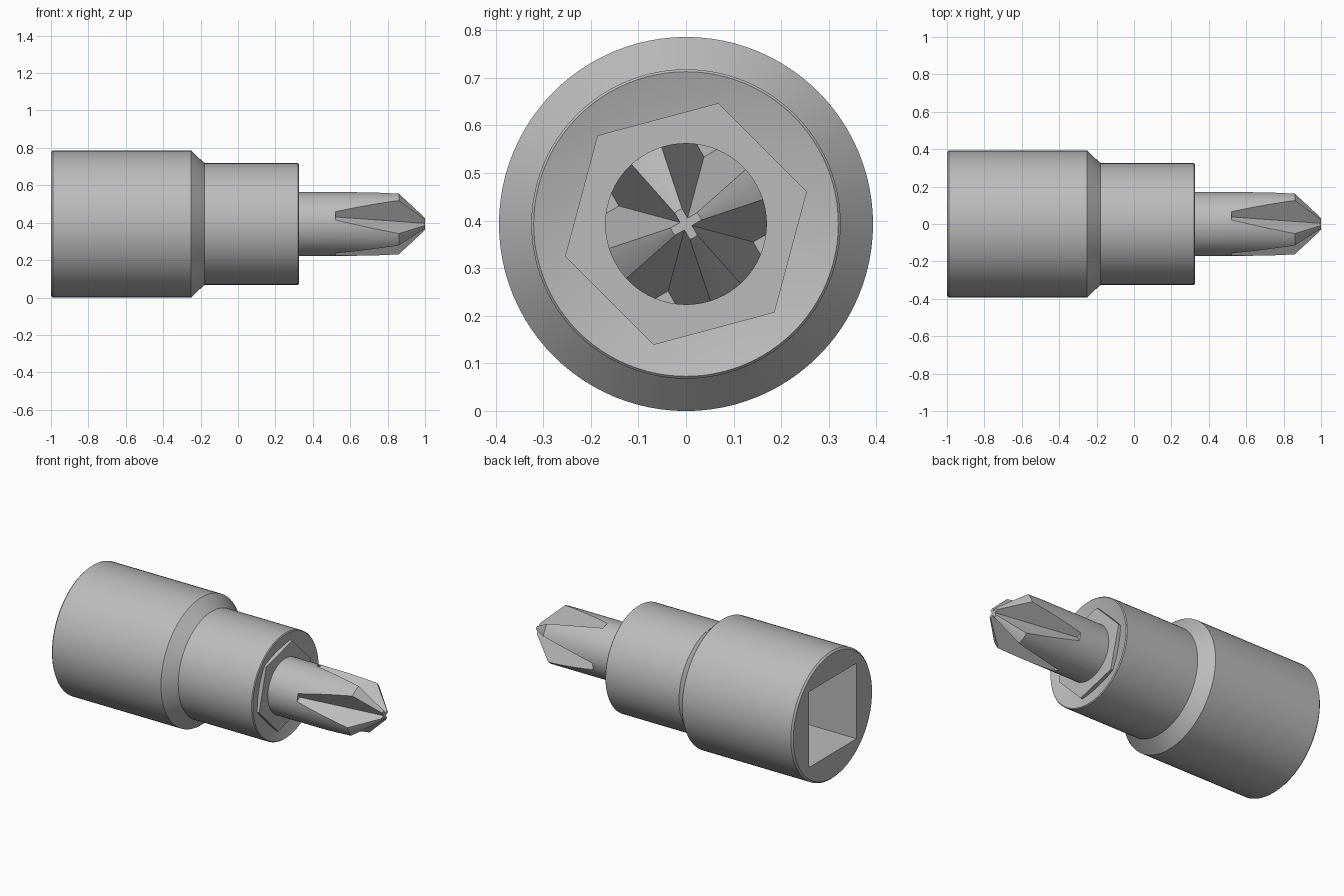
import bpy, bmesh
from math import cos, sin, pi, radians
from mathutils import Vector

cube = bpy.data.objects.get("Cube")
if cube:
    bpy.data.objects.remove(cube, do_unlink=True)

AXIS_Z = 0.393          # height of the tool's long axis
TWIST = radians(75)     # turn of the hex and of the flutes about that axis

steel = bpy.data.materials.new("grey_steel")
steel.use_nodes = True
COLOUR = (0.5, 0.5, 0.5, 1)
steel.diffuse_color = COLOUR
steel.node_tree.nodes["Principled BSDF"].inputs["Base Color"].default_value = COLOUR


def polar(x, r, a):
    return Vector((x, r * cos(a), AXIS_Z + r * sin(a)))


def loft(name, rings):
    """Skin a list of equal-length point rings and cap both ends."""
    bm = bmesh.new()
    loops = [[bm.verts.new(p) for p in ring] for ring in rings]
    n = len(loops[0])
    for a, b in zip(loops, loops[1:]):
        for i in range(n):
            j = (i + 1) % n
            bm.faces.new((a[i], a[j], b[j], b[i]))
    bm.faces.new(loops[0])
    bm.faces.new(loops[-1])
    bmesh.ops.recalc_face_normals(bm, faces=bm.faces)
    mesh = bpy.data.meshes.new(name)
    bm.to_mesh(mesh)
    bm.free()
    mesh.materials.append(steel)
    obj = bpy.data.objects.new(name, mesh)
    bpy.context.collection.objects.link(obj)
    return obj


def lathe(name, profile, sides, start=0.0):
    return loft(name, [[polar(x, r, start + 2 * pi * i / sides) for i in range(sides)]
                       for x, r in profile])


def activate(obj):
    bpy.ops.object.select_all(action='DESELECT')
    obj.select_set(True)
    bpy.context.view_layer.objects.active = obj


def cut(obj, cutter):
    cutter.hide_render = True
    mod = obj.modifiers.new("cut", 'BOOLEAN')
    mod.operation = 'DIFFERENCE'
    mod.solver = 'EXACT'
    mod.object = cutter
    activate(obj)
    bpy.ops.object.modifier_apply(modifier=mod.name)
    bpy.data.objects.remove(cutter, do_unlink=True)


def smooth(obj):
    activate(obj)
    bpy.ops.object.shade_smooth_by_angle(angle=radians(25))


# Socket body: wide drive end, tapered shoulder, narrow nose with a dished face
body = lathe("socket_body", [
    (-1.0, 0.383), (-0.99, 0.393), (-0.25, 0.393), (-0.18, 0.325),
    (0.32, 0.325), (0.325, 0.32), (0.28, 0.17)], 96)
# Square drive recess in the back
cut(body, lathe("drive_cutter", [(-1.1, 0.329), (-0.4, 0.329)], 4, pi / 4))
smooth(body)

# Hexagonal bit shank standing in the dished face
lathe("hex_shank", [(0.2, 0.263), (0.322, 0.263)], 6, TWIST)

# Round bit with a conical point
bit = lathe("driver_bit", [(0.25, 0.17), (0.86, 0.17), (1.0, 0.033)], 64)


# Four right-angled V flutes whose floors slope down to the tip
def flute_ring(x, floor, angle):
    out = Vector((0, cos(angle), sin(angle)))
    side = Vector((0, -sin(angle), cos(angle)))
    base = Vector((x, 0, AXIS_Z)) + out * floor
    reach = 0.3
    return [base, base + (out + side) * reach, base + (out - side) * reach]


for k in range(4):
    a = TWIST + k * pi / 2
    cut(bit, loft("flute_cutter", [flute_ring(0.52, 0.146, a),
                                   flute_ring(1.01, 0.01, a)]))
smooth(bit)
